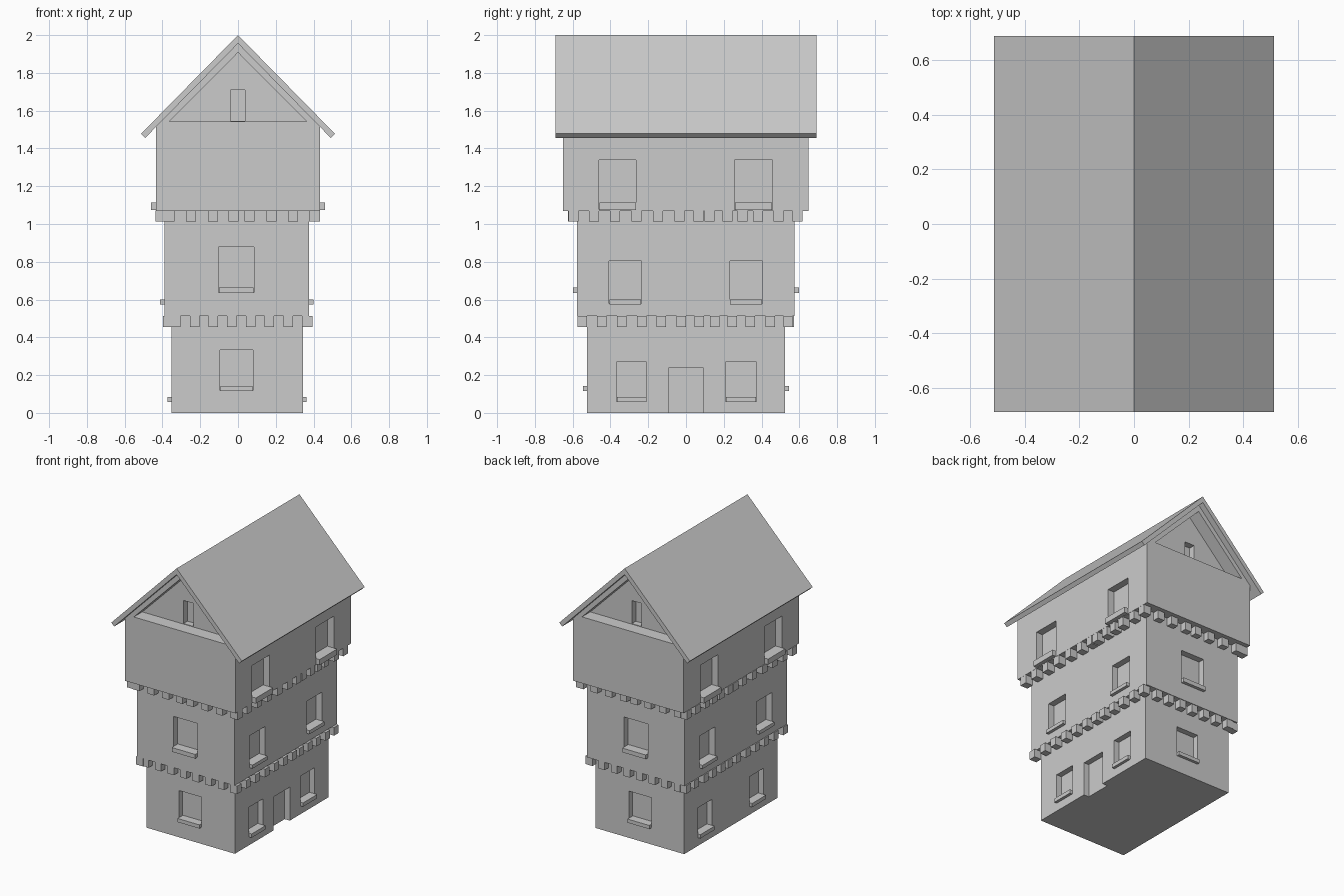
import bpy, bmesh

if "Cube" in bpy.data.objects:
    bpy.data.objects.remove(bpy.data.objects["Cube"])


def add_box(bm, x, y, z):
    """Box from (min, max) pairs."""
    verts = bmesh.ops.create_cube(bm, size=1)["verts"]
    for v in verts:
        v.co = [(r[0] + r[1]) / 2 + c * (r[1] - r[0]) for c, r in zip(v.co, (x, y, z))]


def add_prism(bm, profile, y0, y1):
    """Extrude an x/z profile along y."""
    a = [bm.verts.new((x, y0, z)) for x, z in profile]
    b = [bm.verts.new((x, y1, z)) for x, z in profile]
    n = len(profile)
    bm.faces.new(a)
    bm.faces.new(b[::-1])
    for i in range(n):
        j = (i + 1) % n
        bm.faces.new((a[i], b[i], b[j], a[j]))


def finish(name, bm, cutter=False):
    bmesh.ops.recalc_face_normals(bm, faces=bm.faces)
    me = bpy.data.meshes.new(name)
    bm.to_mesh(me)
    bm.free()
    ob = bpy.data.objects.new(name, me)
    bpy.context.collection.objects.link(ob)
    if cutter:
        ob.hide_render = True
        ob.display_type = 'WIRE'
        ob.hide_set(True)
    return ob


def cut(target, cutter):
    m = target.modifiers.new("cut", 'BOOLEAN')
    m.object = cutter
    m.operation = 'DIFFERENCE'
    m.solver = 'EXACT'


def wall_box(bm, side, wall, inner, outer, span, z):
    """Box straddling a wall plane: side 0/1 = -x/+x, 2/3 = -y/+y."""
    s = -1 if side % 2 == 0 else 1
    depth = sorted((wall - s * inner, wall + s * outer))
    if side < 2:
        add_box(bm, depth, span, z)
    else:
        add_box(bm, span, depth, z)


# Storeys: wall planes (-x, +x, -y, +y), window spans and heights (bottom, sill top, top)
storeys = [
    dict(name="ground", walls=(-.353, .343, -.525, .525), z=(0, .513), depth=.04, sill=.02,
         side=[(-.367, -.208), (.21, .372)], side_z=(.058, .085, .27),
         end=[(-.095, .08)], end_z=(.116, .142, .332)),
    dict(name="middle", walls=(-.39, .377, -.577, .575), z=(.513, 1.07), depth=.045, sill=.022,
         side=[(-.407, -.235), (.232, .404)], side_z=(.575, .60, .803),
         end=[(-.103, .085)], end_z=(.635, .665, .877)),
    dict(name="upper", walls=(-.433, .434, -.65, .648), z=(1.07, 1.53), depth=.05, sill=.027,
         side=[(-.46, -.264), (.257, .457)], side_z=(1.073, 1.113, 1.338), end=[], end_z=None),
]
bodies = []
for s in storeys:
    w, d = s["walls"], s["depth"]
    body, holes, sills = bmesh.new(), bmesh.new(), bmesh.new()
    if s["name"] == "upper":
        # Top storey includes the gable
        add_prism(body, [(w[0], 1.07), (w[1], 1.07), (w[1], 1.525), (0, 1.957), (w[0], 1.525)], w[2], w[3])
    else:
        add_box(body, w[:2], w[2:], s["z"])
    for side in range(4):
        spans, zz = (s["side"], s["side_z"]) if side < 2 else (s["end"], s["end_z"])
        for span in spans:
            wall_box(holes, side, w[side], d, .1, span, (zz[0] + .003, zz[2]))
            wall_box(sills, side, w[side], d + .005, s["sill"], (span[0] + .002, span[1] - .002), zz[:2])
    if s["name"] == "ground":
        # Door on the right side
        wall_box(holes, 1, w[1], d, .1, (-.092, .092), (-.05, .238))
    ob = finish(s["name"] + "_storey", body)
    cut(ob, finish(s["name"] + "_opening_cutter", holes, True))
    finish(s["name"] + "_window_sills", sills)
    bodies.append(ob)

# Gable recesses and their small attic windows, both ends
recess, attic = bmesh.new(), bmesh.new()
for s in (-1, 1):
    y0, y1 = sorted((s * .555, s * .8))
    add_prism(recess, [(-.364, 1.542), (.364, 1.542), (0, 1.908)], y0, y1)
    add_box(attic, (-.04, .037), sorted((s * .51, s * .6)), (1.546, 1.71))
cut(bodies[2], finish("gable_recess_cutter", recess, True))
cut(bodies[2], finish("attic_window_cutter", attic, True))


# Support blocks under each overhang: positions along the ends (x) and sides (y)
def blocks(name, walls, reach, z, xs, ys, width):
    bm = bmesh.new()
    for side in range(4):
        for c in (ys if side < 2 else xs):
            wall_box(bm, side, walls[side], .01, reach, (c - width / 2, c + width / 2), z)
    finish(name, bm)


blocks("lower_support_blocks", (-.353, .35, -.525, .526), .045, (.456, .514),
       [-.329 + .099 * i for i in range(7)],
       [-.55, -.446, -.34, -.235, -.13, -.026, .071, .152, .245, .34, .446, .54], .05)
blocks("upper_support_blocks", (-.39, .385, -.577, .57), .048, (1.012, 1.071),
       [-.364, -.248, -.132, -.024, .061, .177, .29],
       [-.595, -.488, -.375, -.262, -.147, -.035, .065, .125, .22, .30, .38, .49, .59], .053)

# Roof: two slabs meeting at the ridge
roof = bmesh.new()
add_prism(roof, [(0, 2), (.513, 1.478), (.491, 1.456), (0, 1.956), (-.491, 1.456), (-.513, 1.478)],
          -.69, .69)
finish("roof", roof)
